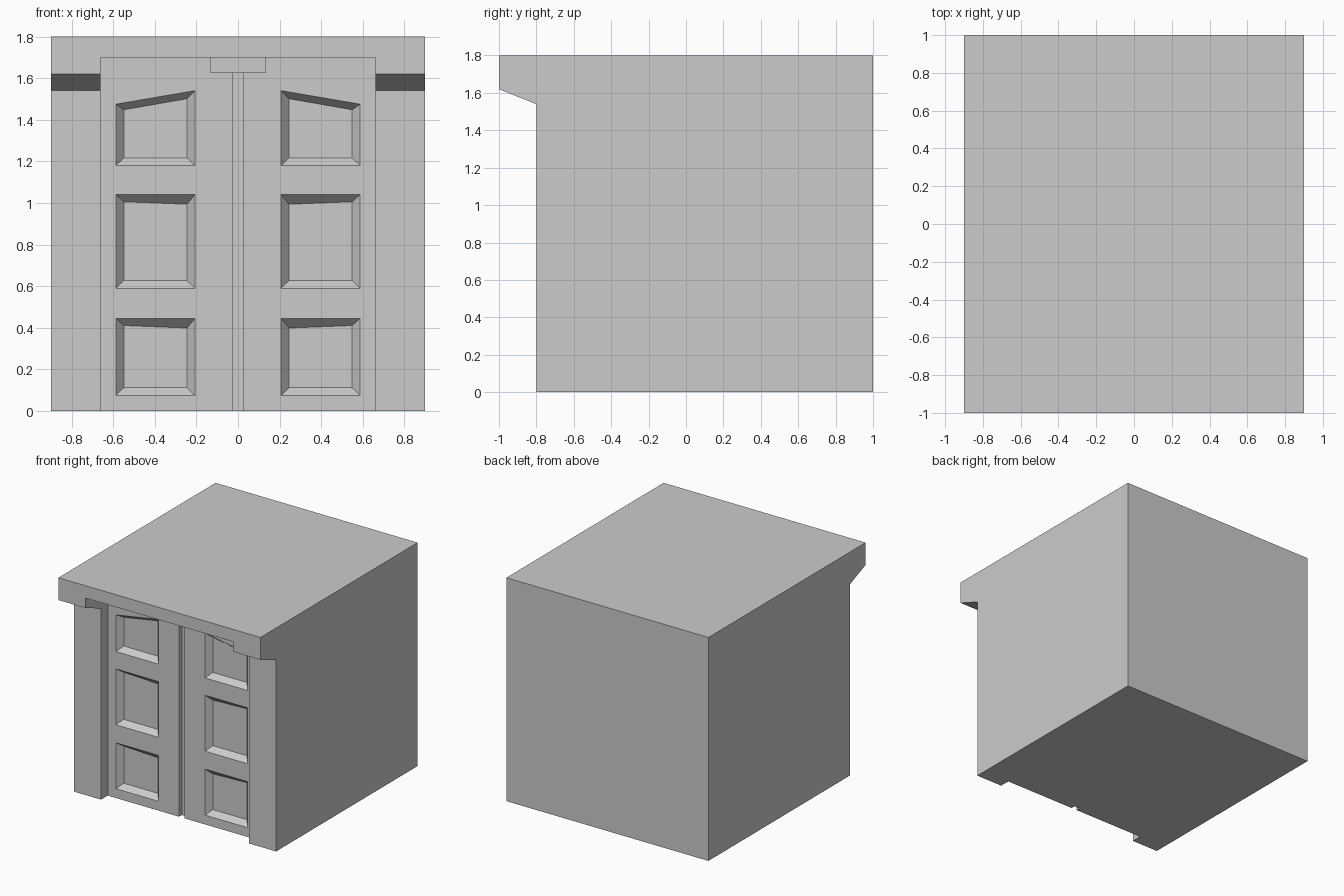
import bpy, bmesh

if "Cube" in bpy.data.objects:
    bpy.data.objects.remove(bpy.data.objects["Cube"])


def loft(name, loops):
    """Closed solid through matching loops of points."""
    bm = bmesh.new()
    rings = [[bm.verts.new(p) for p in loop] for loop in loops]
    for a, b in zip(rings, rings[1:]):
        for i in range(len(a)):
            j = (i + 1) % len(a)
            bm.faces.new((a[i], a[j], b[j], b[i]))
    bm.faces.new(rings[0])
    bm.faces.new(rings[-1])
    bmesh.ops.recalc_face_normals(bm, faces=bm.faces)
    mesh = bpy.data.meshes.new(name)
    bm.to_mesh(mesh)
    bm.free()
    obj = bpy.data.objects.new(name, mesh)
    bpy.context.collection.objects.link(obj)
    return obj


def box(name, x, y, z):
    return loft(name, [[(x[0], v, z[0]), (x[1], v, z[0]), (x[1], v, z[1]), (x[0], v, z[1])] for v in y])


def combine(obj, tool, operation='DIFFERENCE'):
    mod = obj.modifiers.new("cut", 'BOOLEAN')
    mod.operation, mod.solver, mod.object = operation, 'EXACT', tool
    bpy.context.view_layer.objects.active = obj
    bpy.ops.object.modifier_apply(modifier=mod.name)
    bpy.data.objects.remove(tool)


# Body with overhanging lintel, extruded from its side profile
profile = [(-0.8, 0), (1, 0), (1, 1.8), (-1, 1.8), (-1, 1.62), (-0.8, 1.54)]
body = loft("doorway_block", [[(x, y, z) for y, z in profile] for x in (-0.9, 0.9)])

# Door recess and the gap between the two leaves
DOOR = -0.715
combine(body, box("recess", (-0.66, 0.66), (-1.2, DOOR), (-0.2, 1.7)))
combine(body, box("gap", (-0.025, 0.025), (-0.78, DOOR + 0.035), (-0.2, 1.65)))

# Sunken panels with bevelled sides: bottom, top at centre side, top at outer side
PANELS = [(0.075, 0.445, 0.445), (0.59, 1.04, 1.04), (1.18, 1.54, 1.475)]
for side in (-1, 1):
    for low, top_in, top_out in PANELS:
        outer = [(0.207, low), (0.587, low), (0.587, top_out), (0.207, top_in)]
        drop = 0.04 if top_in == top_out else 0.033
        inner = [(0.245, low + 0.037), (0.549, low + 0.037),
                 (0.549, top_out - drop + 0.006), (0.245, top_in - drop - 0.006)]
        layers = ((DOOR - 0.05, outer), (DOOR, outer), (DOOR + 0.045, inner))
        combine(body, loft("panel", [[(side * x, y, z) for x, z in shape] for y, shape in layers]))

# Small block above the gap
combine(body, box("header_block", (-0.133, 0.133), (DOOR - 0.045, DOOR + 0.06), (1.625, 1.73)), 'UNION')
